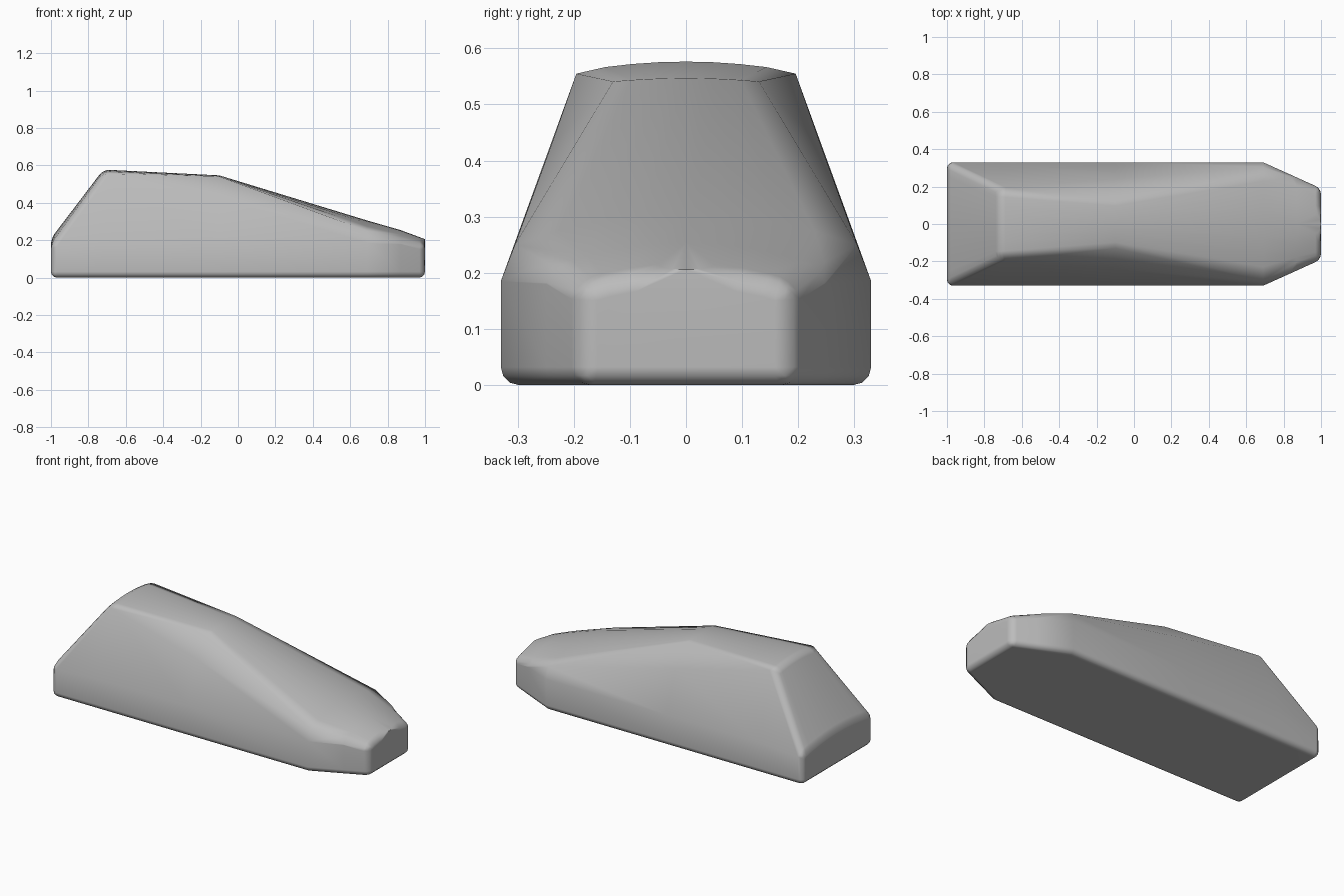
import bpy, bmesh, math

cube = bpy.data.objects.get("Cube")
if cube:
    bpy.data.objects.remove(cube, do_unlink=True)

grey = bpy.data.materials.new("plain grey")
grey.use_nodes = True
colour = (0.5, 0.5, 0.5, 1)
grey.diffuse_color = colour
grey.node_tree.nodes["Principled BSDF"].inputs["Base Color"].default_value = colour

# Stations along the body: x, crown height, then (y, z) of roof edge, shoulder, belt
STATIONS = [
    (-1.00, 0.210, (0.33, 0.175), (0.33, 0.175), (0.33, 0.175)),
    (-0.72, 0.578, (0.195, 0.560), (0.195, 0.560), (0.33, 0.185)),
    (-0.10, 0.547, (0.13, 0.541), (0.24, 0.428), (0.33, 0.185)),
    (0.69, 0.306, (0.305, 0.250), (0.305, 0.250), (0.33, 0.185)),
    (0.87, 0.254, (0.235, 0.212), (0.235, 0.212), (0.249, 0.18)),
    (1.00, 0.206, (0.19, 0.175), (0.19, 0.175), (0.19, 0.175)),
]
ARC = 4

bm = bmesh.new()
cache = {}


def vert(x, y, z):
    key = (round(x, 4), round(y, 4), round(z, 4))
    if key not in cache:
        cache[key] = bm.verts.new(key)
    return cache[key]


def face(verts):
    unique = list(dict.fromkeys(verts))
    if len(unique) > 2:
        bm.faces.new(unique)


def section(x, crown, edge, shoulder, belt):
    """Closed ring with a crowned roof, mirrored about the centre plane."""
    side = [(belt[0], 0), belt, shoulder]
    roof = []
    for i in range(-ARC, ARC + 1):
        t = i / ARC
        roof.append((-t * edge[0], crown + (edge[1] - crown) * t * t))
    ring = side + roof + [(-y, z) for y, z in reversed(side)]
    return [vert(x, y, z) for y, z in ring]


# Body skin, floor and end caps
rings = [section(*s) for s in STATIONS]
for a, b in zip(rings, rings[1:]):
    for i in range(len(a)):
        j = (i + 1) % len(a)
        face([a[i], a[j], b[j], b[i]])
face(rings[0])
face(rings[-1])
bmesh.ops.recalc_face_normals(bm, faces=bm.faces[:])
bm.normal_update()


def rounded(e):
    on_roof = all(v.co.x > -0.71 and v.co.z > 0.2 for v in e.verts)
    roof_side = (min(v.co.x for v in e.verts) > -0.8
                 and max(v.co.z for v in e.verts) > 0.4
                 and max(v.co.x for v in e.verts) > -0.5)
    return e.calc_face_angle(0) > math.radians(28) and not on_roof and not roof_side


# Rounded outer edges
bmesh.ops.bevel(bm, geom=[e for e in bm.edges if rounded(e)], offset=0.032,
                offset_type='OFFSET', segments=3, profile=0.5,
                affect='EDGES', clamp_overlap=False)
bmesh.ops.recalc_face_normals(bm, faces=bm.faces[:])

mesh = bpy.data.meshes.new("body")
bm.to_mesh(mesh)
bm.free()
mesh.materials.append(grey)
body = bpy.data.objects.new("body", mesh)
bpy.context.collection.objects.link(body)

# Smooth shading with soft, face-weighted highlights
bpy.ops.object.select_all(action='DESELECT')
body.select_set(True)
bpy.context.view_layer.objects.active = body
bpy.ops.object.shade_smooth_by_angle(angle=math.radians(38))
weighted = body.modifiers.new("soft normals", 'WEIGHTED_NORMAL')
weighted.keep_sharp = True
